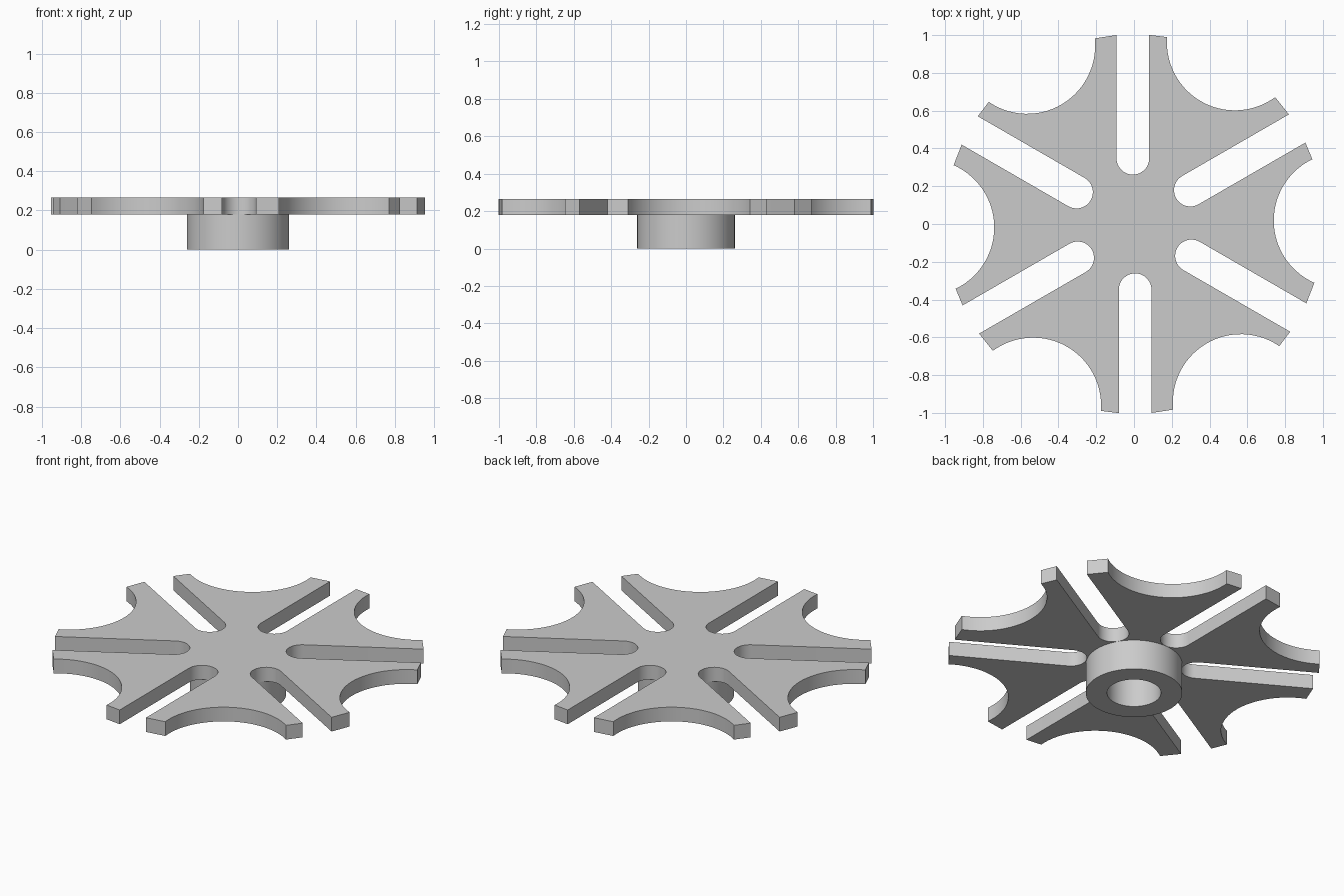
import bpy, bmesh
from math import pi, sin, cos, sqrt, asin, acos, radians

cube = bpy.data.objects.get("Cube")
if cube:
    bpy.data.objects.remove(cube)

RIM = 1.0045                                  # outer radius of the wheel
SLOT_W, SLOT_C, SLOT_OFF = 0.0865, 0.348, 0.006   # half width, end centre, sideways offset
BITE_R, BITE_D, BITE_TURN = 0.36, 1.10, radians(0.95)
HUB_R, BORE_R = 0.261, 0.146
Z_PLATE, Z_TOP = 0.18, 0.265

grey = bpy.data.materials.new("light grey")
grey.use_nodes = True
grey.diffuse_color = (0.6, 0.6, 0.6, 1)
grey.node_tree.nodes["Principled BSDF"].inputs["Base Color"].default_value = (0.6, 0.6, 0.6, 1)


def turn(p, a):
    return (p[0] * cos(a) - p[1] * sin(a), p[0] * sin(a) + p[1] * cos(a))


def arc(cx, cy, r, a0, a1, n):
    return [(cx + r * cos(a0 + (a1 - a0) * i / n),
             cy + r * sin(a0 + (a1 - a0) * i / n)) for i in range(n + 1)]


def finish(bm, name):
    bmesh.ops.recalc_face_normals(bm, faces=bm.faces)
    mesh = bpy.data.meshes.new(name)
    bm.to_mesh(mesh)
    bm.free()
    mesh.materials.append(grey)
    obj = bpy.data.objects.new(name, mesh)
    bpy.context.collection.objects.link(obj)
    bpy.ops.object.select_all(action='DESELECT')
    obj.select_set(True)
    bpy.context.view_layer.objects.active = obj
    bpy.ops.object.shade_smooth_by_angle(angle=radians(30))
    return obj


# One sixth of the outline: a round-ended slot, then a scooped rim
low, high = SLOT_OFF - SLOT_W, SLOT_OFF + SLOT_W
slot = [(sqrt(RIM**2 - low**2), low)]
slot += arc(SLOT_C, SLOT_OFF, SLOT_W, -pi / 2, -3 * pi / 2, 20)
slot += [(sqrt(RIM**2 - high**2), high)]
half = acos((RIM**2 + BITE_D**2 - BITE_R**2) / (2 * RIM * BITE_D))
beta = asin(RIM * sin(half) / BITE_R)
bite = arc(BITE_D, 0, BITE_R, pi + beta, pi - beta, 28)
sector = slot + [turn(p, pi / 6 + BITE_TURN) for p in bite]

# Slotted plate
bm = bmesh.new()
outline = [turn(p, pi / 6 + k * pi / 3) for k in range(6) for p in sector]
face = bm.faces.new([bm.verts.new((x, y, Z_PLATE)) for x, y in outline])
ext = bmesh.ops.extrude_face_region(bm, geom=[face], use_keep_orig=True)
top = [v for v in ext["geom"] if isinstance(v, bmesh.types.BMVert)]
bmesh.ops.translate(bm, verts=top, vec=(0, 0, Z_TOP - Z_PLATE))
finish(bm, "slotted_wheel_plate")

# Hub collar with a blind bore closed by the plate
bm = bmesh.new()
N = 64
profile = [(HUB_R, Z_PLATE), (HUB_R, 0), (BORE_R, 0), (BORE_R, Z_PLATE)]
rings = [[bm.verts.new((r * cos(2 * pi * i / N), r * sin(2 * pi * i / N), z))
          for i in range(N)] for r, z in profile]
for a, b in zip(rings, rings[1:]):
    for i in range(N):
        j = (i + 1) % N
        bm.faces.new((a[i], b[i], b[j], a[j]))
hub = finish(bm, "hub_collar")

# Make sure the collar's outer wall faces outwards
wall = hub.data.polygons[0]
if wall.normal.dot(wall.center) < 0:
    hub.data.flip_normals()
